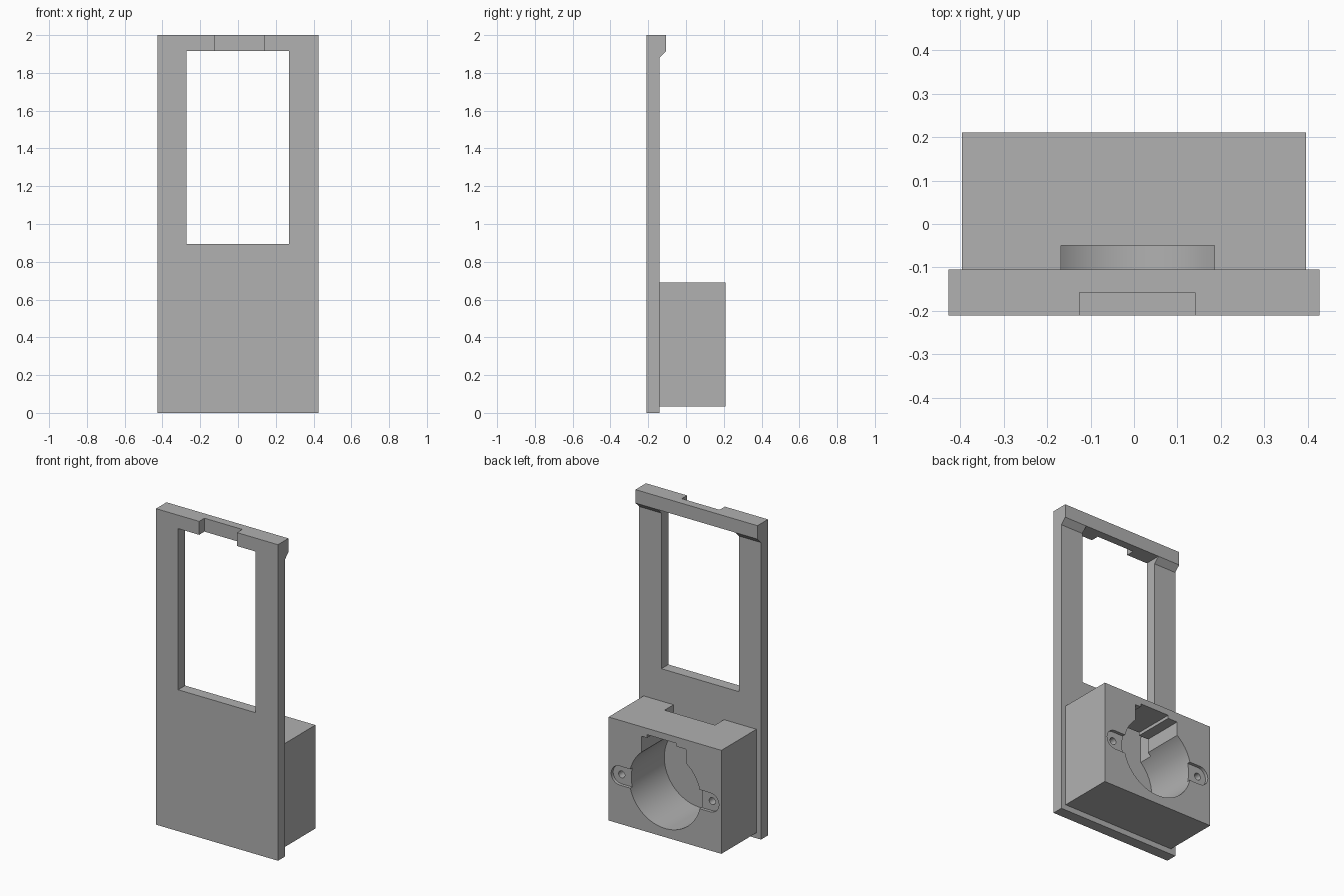
import bpy
import math
from mathutils import Matrix

cube = bpy.data.objects.get("Cube")
if cube:
    bpy.data.objects.remove(cube, do_unlink=True)

grey = bpy.data.materials.new("plain grey")
grey.use_nodes = True
grey.diffuse_color = (0.44, 0.44, 0.44, 1)
grey.node_tree.nodes["Principled BSDF"].inputs["Base Color"].default_value = grey.diffuse_color

AXIS_X = Matrix(((0, 0, 1), (1, 0, 0), (0, 1, 0)))    # profile in y-z, extruded along x
AXIS_Y = Matrix(((1, 0, 0), (0, 0, 1), (0, 1, 0)))    # profile in x-z, extruded along y


def prism(name, profile, start, end, axis):
    """Extrude a flat outline between two positions on an axis."""
    n = len(profile)
    verts = [axis @ Matrix.Translation((a, b, d)).translation
             for d in (start, end) for a, b in profile]
    faces = [tuple(range(n))[::-1], tuple(range(n, 2 * n))]
    faces += [(i, (i + 1) % n, n + (i + 1) % n, n + i) for i in range(n)]
    mesh = bpy.data.meshes.new(name)
    mesh.from_pydata(verts, [], faces)
    mesh.materials.append(grey)
    if axis is AXIS_Y:
        mesh.flip_normals()
    obj = bpy.data.objects.new(name, mesh)
    bpy.context.collection.objects.link(obj)
    return obj


def box(name, x, y, z):
    outline = [(x[0], z[0]), (x[1], z[0]), (x[1], z[1]), (x[0], z[1])]
    return prism(name, outline, y[0], y[1], AXIS_Y)


def arc(cx, cz, r, begin, sweep, steps):
    return [(cx + r * math.cos(begin + sweep * i / steps),
             cz + r * math.sin(begin + sweep * i / steps)) for i in range(steps)]


def cut(target, cutter):
    """Subtract a cutter and remove it."""
    mod = target.modifiers.new("cut", 'BOOLEAN')
    mod.operation = 'DIFFERENCE'
    mod.solver = 'EXACT'
    mod.object = cutter
    bpy.context.view_layer.objects.active = target
    bpy.ops.object.modifier_apply(modifier=mod.name)
    bpy.data.objects.remove(cutter, do_unlink=True)


FRONT, BACK, SEAT = -0.21, 0.21, -0.14
BORE_Z, BORE_R = 0.34, 0.25

# Backing plate with a chamfered lip along the top
plate = prism("backing_plate",
              [(FRONT, 0), (SEAT, 0), (SEAT, 1.88), (-0.105, 1.915), (-0.105, 2), (FRONT, 2)],
              -0.427, 0.427, AXIS_X)
cut(plate, box("window_cutter", (-0.272, 0.27), (-0.4, 0.1), (0.895, 1.915)))
cut(plate, box("top_notch_cutter", (-0.125, 0.14), (-0.4, -0.157), (1.8, 2.1)))

# Housing block with round bore
block = box("housing_block", (-0.395, 0.395), (SEAT, BACK), (0.035, 0.69))
cut(block, prism("bore_cutter", arc(0, BORE_Z, BORE_R, 0, math.tau, 96), -0.3, 0.3, AXIS_Y))

# Stepped keyway above the bore, and the notch opening through the top
cut(block, box("keyway_cutter", (-0.147, 0.165), (-0.3, 0.3), (BORE_Z, 0.63)))
cut(block, box("key_step_cutter", (-0.08, 0.125), (-0.3, 0.3), (BORE_Z, 0.65)))
cut(block, box("block_notch_cutter", (-0.168, 0.185), (-0.3, -0.05), (0.5, 0.8)))

# Recessed ears with screw holes on both sides of the bore
for side in (-1, 1):
    begin = -math.pi / 2 if side > 0 else math.pi / 2
    rounded = arc(side * 0.317, BORE_Z, 0.06, begin, math.pi, 20)
    rounded.append((side * 0.317, BORE_Z + side * 0.06))
    ear = rounded + [(side * 0.2, BORE_Z + side * 0.06), (side * 0.2, BORE_Z - side * 0.06)]
    cut(block, prism("ear_cutter", ear, BACK - 0.02, 0.3, AXIS_Y))
    hole = arc(side * 0.317, BORE_Z, 0.022, 0, math.tau, 24)
    cut(block, prism("screw_hole_cutter", hole, 0.03, 0.3, AXIS_Y))

# Smooth the curved walls, keep the edges sharp
bpy.ops.object.select_all(action='DESELECT')
block.select_set(True)
bpy.context.view_layer.objects.active = block
bpy.ops.object.shade_smooth_by_angle(angle=math.radians(30))
